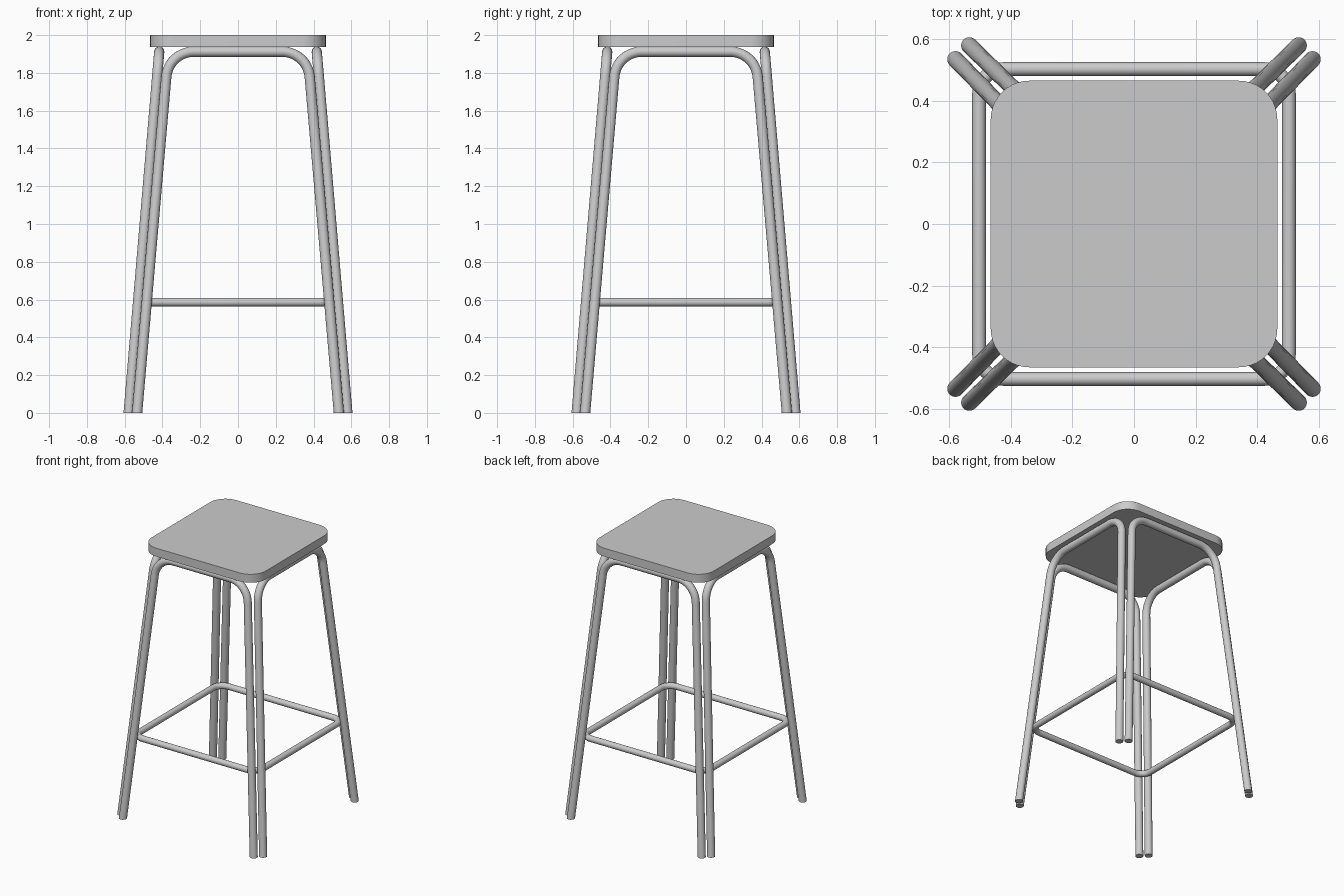
import bpy, bmesh, math
from mathutils import Vector, Matrix

if "Cube" in bpy.data.objects:
    bpy.data.objects.remove(bpy.data.objects["Cube"])


def finish(bm, name):
    bmesh.ops.recalc_face_normals(bm, faces=bm.faces[:])
    mesh = bpy.data.meshes.new(name)
    bm.to_mesh(mesh)
    bm.free()
    obj = bpy.data.objects.new(name, mesh)
    bpy.context.collection.objects.link(obj)
    bpy.ops.object.select_all(action='DESELECT')
    obj.select_set(True)
    bpy.context.view_layer.objects.active = obj
    bpy.ops.object.shade_smooth_by_angle(angle=math.radians(35))
    return obj


def fillet(prev, corner, nxt, radius, steps=10):
    """Arc points that round off a corner between two straight runs."""
    a, b = (prev - corner).normalized(), (nxt - corner).normalized()
    half = a.angle(b) / 2
    centre = corner + (a + b).normalized() * radius / math.sin(half)
    start = corner + a * radius / math.tan(half) - centre
    end = corner + b * radius / math.tan(half) - centre
    sweep = start.angle(end)
    axis = start.cross(end)
    return [centre + Matrix.Rotation(sweep * i / steps, 3, axis) @ start
            for i in range(steps + 1)]


def tube(name, path, normal, radius, closed=False, sides=20):
    """Sweep a circle along a planar path; open ends are cut flat at z = 0."""
    bm = bmesh.new()
    rings, n = [], len(path)
    for i, p in enumerate(path):
        before = path[i - 1] if closed or i > 0 else p
        after = path[(i + 1) % n] if closed or i < n - 1 else p
        t = ((p - before).normalized() + (after - p).normalized()).normalized()
        side = t.cross(normal).normalized()
        ring = []
        for k in range(sides):
            a = math.tau * k / sides
            v = p + radius * (math.cos(a) * normal + math.sin(a) * side)
            if not closed and i in (0, n - 1):
                v -= t * (v.z / t.z)
            ring.append(bm.verts.new(v))
        rings.append(ring)
    for i in range(n if closed else n - 1):
        r, s = rings[i], rings[(i + 1) % n]
        for k in range(sides):
            m = (k + 1) % sides
            bm.faces.new((r[k], r[m], s[m], s[k]))
    if not closed:
        bm.faces.new(rings[0])
        bm.faces.new(rings[-1])
    return finish(bm, name)


def rounded_square(half, radius, z):
    c = [Vector((x * half, y * half, z)) for x, y in ((-1, -1), (1, -1), (1, 1), (-1, 1))]
    return [p for i in range(4) for p in fillet(c[i - 1], c[i], c[(i + 1) % 4], radius)]


# Seat: rounded square slab
bm = bmesh.new()
base = bm.faces.new([bm.verts.new(p) for p in rounded_square(0.465, 0.125, 1.938)])
top = bmesh.ops.extrude_face_region(bm, geom=[base], use_keep_orig=True)
bmesh.ops.translate(bm, vec=(0, 0, 0.062),
                    verts=[v for v in top['geom'] if isinstance(v, bmesh.types.BMVert)])
finish(bm, "seat")

# Leg frames: four splayed U-shaped tubes, each leaning in towards the seat
corners = [Vector(p) for p in ((-0.534, -0.579, 0), (-0.368, -0.417, 1.912),
                               (0.368, -0.417, 1.912), (0.534, -0.579, 0))]
u_path = ([corners[0]] + fillet(*corners[:3], 0.145)
          + fillet(*corners[1:], 0.145) + [corners[3]])
u_normal = (corners[1] - corners[0]).cross(corners[2] - corners[1]).normalized()
for i, side in enumerate(("front", "right", "back", "left")):
    rot = Matrix.Rotation(i * math.pi / 2, 3, 'Z')
    tube(side + "_leg_frame", [rot @ p for p in u_path], rot @ u_normal, 0.027)

# Footrest: closed square ring inside the legs
tube("footrest_ring", rounded_square(0.503, 0.08, 0.586), Vector((0, 0, 1)), 0.022, closed=True)
